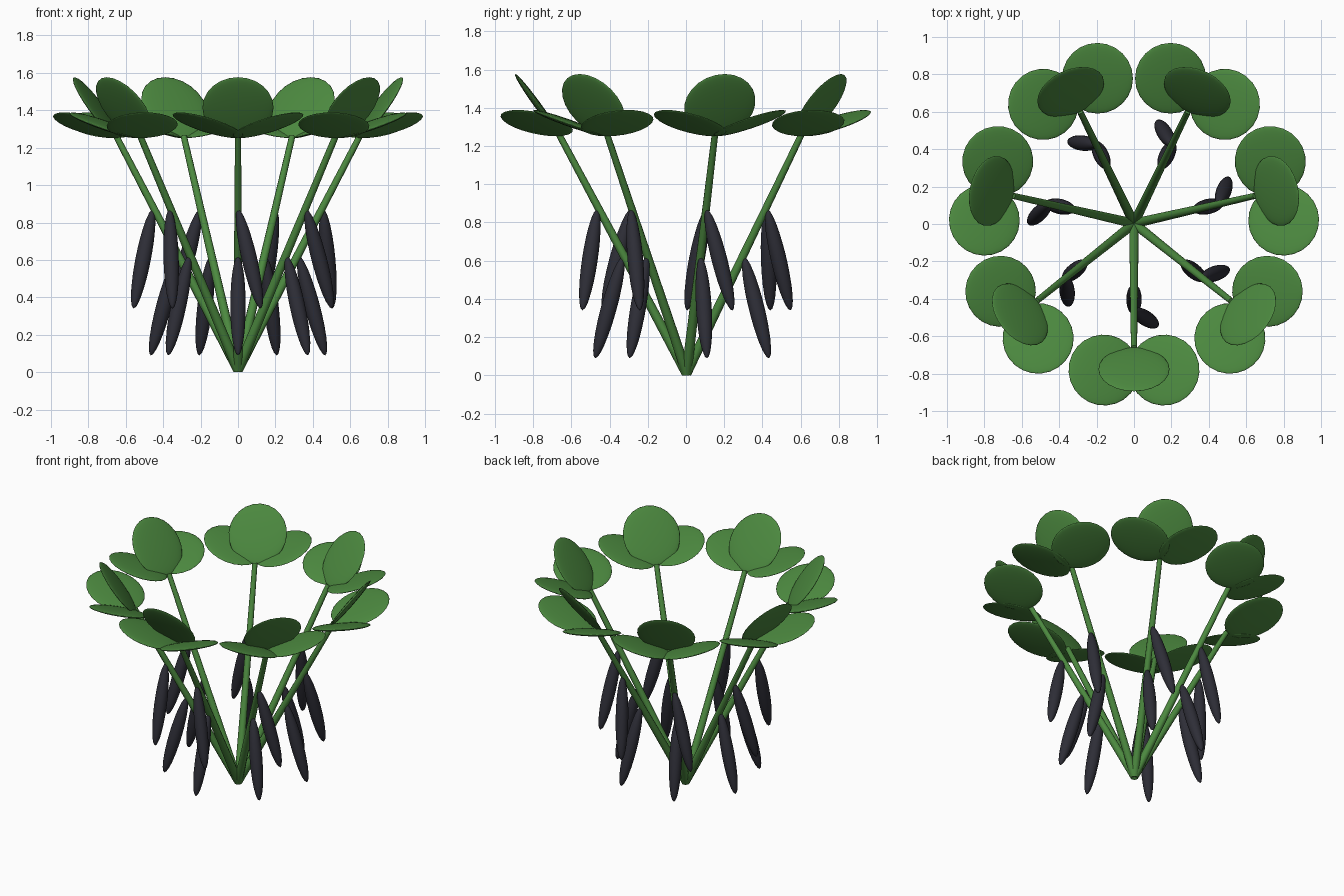
import bpy, math
from mathutils import Vector, Matrix

if "Cube" in bpy.data.objects:
    bpy.data.objects.remove(bpy.data.objects["Cube"])


def material(name, rgb):
    m = bpy.data.materials.new(name)
    m.diffuse_color = (*rgb, 1)
    m.use_nodes = True
    m.node_tree.nodes["Principled BSDF"].inputs["Base Color"].default_value = m.diffuse_color
    return m


GREEN = material("leaf green", (0.072, 0.25, 0.05))
DARK = material("pod charcoal", (0.027, 0.027, 0.038))
Y_SHIFT = 0.003


def finish(name, mat, matrix):
    ob = bpy.context.object
    ob.name = name
    ob.matrix_world = Matrix.Translation((0, Y_SHIFT, 0)) @ matrix
    ob.data.materials.append(mat)
    bpy.ops.object.shade_smooth_by_angle(angle=math.radians(50))
    return ob


def frame(direction, side):
    """Rotation with x along direction, y along side."""
    x, y = direction.normalized(), side.normalized()
    return Matrix((x, y, x.cross(y))).transposed().to_4x4()


def ellipsoid(name, mat, center, direction, side, radii):
    # poles on local z, the thin axis of leaves
    bpy.ops.mesh.primitive_uv_sphere_add(segments=24, ring_count=12)
    finish(name, mat, Matrix.Translation(center) @ frame(direction, side)
           @ Matrix.Diagonal((*radii, 1)))


def polar(radius, angle, z):
    return Vector((radius * math.cos(angle), radius * math.sin(angle), z))


STEM_R, STEM_Z = 0.667, 1.25

for k in range(7):
    a = -math.pi / 2 + k * math.tau / 7
    tangent = polar(1, a + math.pi / 2, 0)

    # stem leaning outward from the base
    base, top = Vector((0, 0, 0.012)), polar(STEM_R, a, STEM_Z + 0.01)
    d = top - base
    bpy.ops.mesh.primitive_cone_add(vertices=10, radius1=0.027, radius2=0.017,
                                    depth=d.length)
    finish(f"stem_{k + 1}", GREEN, Matrix.Translation((base + top) / 2)
           @ d.to_track_quat('Z', 'Y').to_matrix().to_4x4())

    # three leaflets: steep middle one, two flatter side ones
    for name, turn, tilt, out, across, z in (
            ("middle", 0, 54, 0.78, 0, 1.415),
            ("left", 56, 19.5, 0.784, 0.161, 1.32),
            ("right", -56, 19.5, 0.784, -0.161, 1.32)):
        az, el = a + math.radians(turn), math.radians(tilt)
        center = polar(out, a, z) + tangent * across
        ellipsoid(f"{name}_leaflet_{k + 1}", GREEN, center,
                  polar(math.cos(el), az, math.sin(el)),
                  polar(1, az + math.pi / 2, 0), (0.2, 0.19, 0.018))

    # two hanging pods, the upper one turned sideways
    for name, t, turn in (("lower", 0.5, 0), ("upper", 0.7, 1.0)):
        az = a + turn
        start = polar(STEM_R * t, a, STEM_Z * t - 0.005)
        d = polar(0.145, az, -0.53)
        ellipsoid(f"{name}_pod_{k + 1}", DARK, start + d / 2, d,
                  polar(1, az + math.pi / 2, 0), (0.275, 0.041, 0.041))
